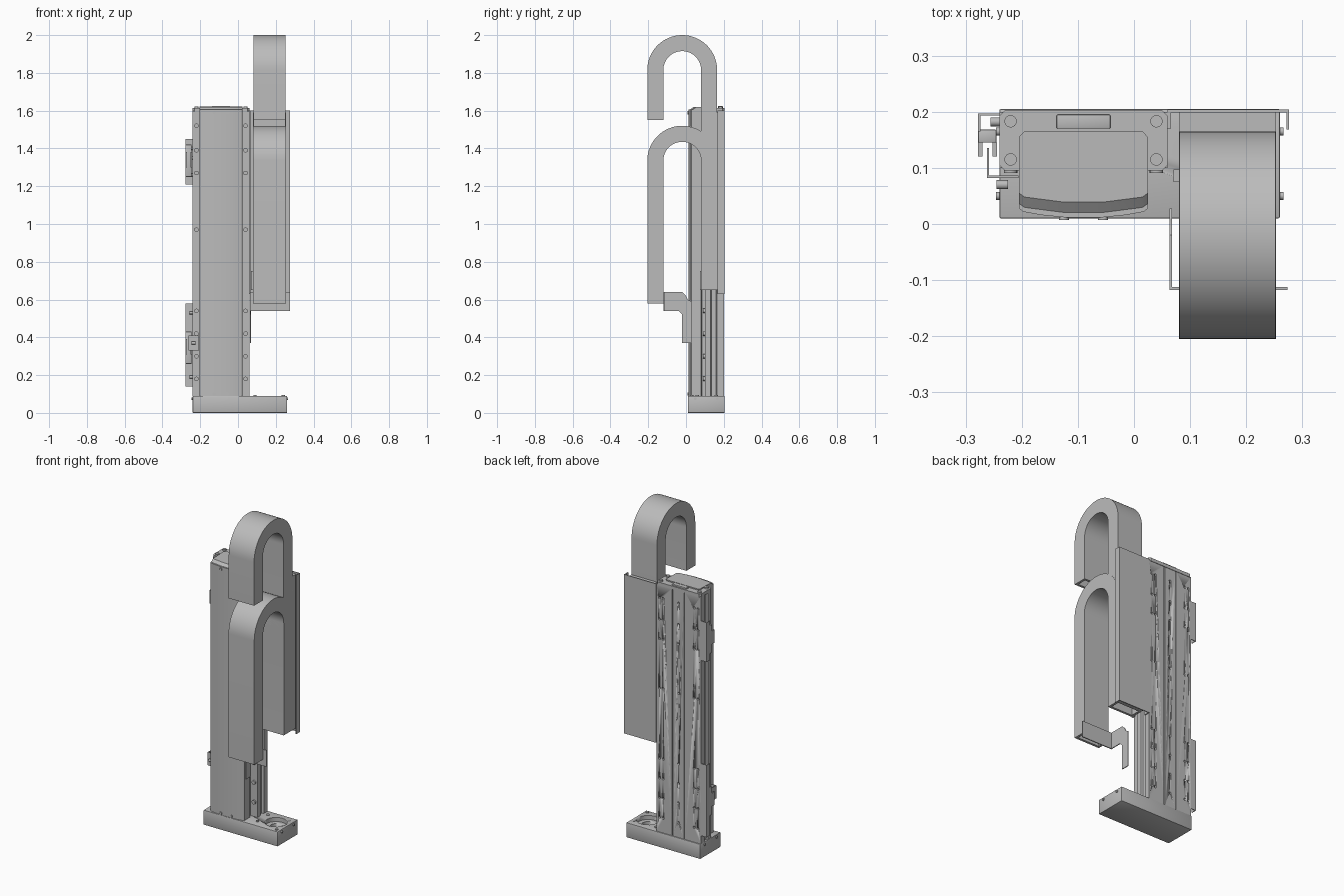
import bpy, bmesh, math
from mathutils import Matrix, Vector

cube = bpy.data.objects.get("Cube")
if cube:
    bpy.data.objects.remove(cube, do_unlink=True)

GREY = (0.5, 0.5, 0.5, 1)
metal = bpy.data.materials.new("grey metal")
metal.use_nodes = True
metal.diffuse_color = GREY
metal.node_tree.nodes["Principled BSDF"].inputs["Base Color"].default_value = GREY


def finish(name, bm, smooth=True):
    bmesh.ops.recalc_face_normals(bm, faces=bm.faces)
    mesh = bpy.data.meshes.new(name)
    bm.to_mesh(mesh)
    bm.free()
    mesh.materials.append(metal)
    ob = bpy.data.objects.new(name, mesh)
    bpy.context.collection.objects.link(ob)
    bpy.ops.object.select_all(action="DESELECT")
    ob.select_set(True)
    bpy.context.view_layer.objects.active = ob
    if smooth:
        bpy.ops.object.shade_smooth_by_angle(angle=math.radians(30))
    return ob


def prism(name, pts, axis, lo, hi, hollow=False):
    """Extrude a closed profile along x (points are y, z) or z (points are x, y)."""
    bm = bmesh.new()
    place = (lambda a, b: (lo, a, b)) if axis == "x" else (lambda a, b: (a, b, lo))
    face = bm.faces.new([bm.verts.new(place(a, b)) for a, b in pts])
    ext = bmesh.ops.extrude_face_region(bm, geom=[face])["geom"]
    d = (hi - lo, 0, 0) if axis == "x" else (0, 0, hi - lo)
    bmesh.ops.translate(bm, vec=d, verts=[v for v in ext if isinstance(v, bmesh.types.BMVert)])
    bmesh.ops.recalc_face_normals(bm, faces=bm.faces)
    if hollow:  # sunken openings in the downward ends
        ends = [f for f in bm.faces if f.normal.z < -0.99]
        bmesh.ops.inset_individual(bm, faces=ends, thickness=0.02)
        ends = bmesh.ops.extrude_discrete_faces(bm, faces=ends)["faces"]
        bmesh.ops.translate(bm, vec=(0, 0, 0.08), verts=[v for f in ends for v in f.verts])
    return finish(name, bm)


def box(name, x, y, z, bevel=0):
    bm = bmesh.new()
    size = [b - a for a, b in (x, y, z)]
    mid = [(a + b) / 2 for a, b in (x, y, z)]
    bmesh.ops.create_cube(bm, size=1, matrix=Matrix.Translation(mid) @ Matrix.Diagonal((*size, 1)))
    if bevel:
        bmesh.ops.bevel(bm, geom=bm.edges[:], offset=bevel, segments=2, affect="EDGES", profile=0.5)
    return finish(name, bm)


def discs(name, centres, r, depth, axis, r2=None):
    """Many equal cylinders, centred on the given points, in one object."""
    bm = bmesh.new()
    turn = Vector((0, 0, 1)).rotation_difference(Vector(axis)).to_matrix().to_4x4()
    for c in centres:
        bmesh.ops.create_cone(bm, cap_ends=True, segments=16, radius1=r, radius2=r2 or r,
                              depth=depth, matrix=Matrix.Translation(c) @ turn)
    return finish(name, bm)


def cut(ob, cutter):
    cutter.hide_render = True
    mod = ob.modifiers.new("cut", "BOOLEAN")
    mod.object = cutter
    mod.solver = "EXACT"
    bpy.ops.object.select_all(action="DESELECT")
    bpy.context.view_layer.objects.active = ob
    ob.select_set(True)
    bpy.ops.object.modifier_apply(modifier=mod.name)
    bpy.data.objects.remove(cutter, do_unlink=True)


CX = -0.09  # centre line of the column
ROWS = [0.18, 0.3, 0.42, 0.54, 0.97, 1.27, 1.39, 1.52]


def mirrored(half):
    """Mirror half a profile about the column centre line."""
    return [(CX + u, y) for u, y in half] + [(CX - u, y) for u, y in reversed(half)]


# Base block with a round stepped pocket
base = box("base", (-0.24, 0.26), (0.01, 0.205), (0, 0.09), 0.003)
cut(base, discs("pocket_cutter", [(0.18, 0.11, 0.09)], 0.062, 0.05, (0, 0, 1)))
cut(base, discs("pocket_hole_cutter", [(0.18, 0.11, 0.06)], 0.035, 0.06, (0, 0, 1)))
discs("base_top_screws", [(0.09, 0.06, 0.092), (0.09, 0.16, 0.092), (0.24, 0.03, 0.092)], 0.009, 0.006, (0, 0, 1))
discs("base_side_screws", [(s, y, 0.075) for s in (0.262, -0.242) for y in (0.05, 0.165)],
      0.007, 0.008, (1, 0, 0))

# Column rail with side slots and back grooves
rail = prism("column_rail", mirrored([
    (0.037, 0.2), (0.037, 0.194), (0.043, 0.194), (0.043, 0.2), (0.15, 0.2), (0.15, 0.165),
    (0.138, 0.16), (0.138, 0.135), (0.15, 0.13), (0.15, 0.1), (0.105, 0.1)]), "z", 0.09, 1.6)
cut(rail, discs("hole_cutter", [(CX + u, 0.2, z) for z in ROWS for u in (-0.13, -0.105, 0, 0.105, 0.13)],
                0.007, 0.02, (0, 1, 0)))
discs("rail_bolts", [(CX + s * 0.13, 0.097, z) for z in ROWS for s in (-1, 1)], 0.012, 0.012, (0, 1, 0))

# Front cover, slightly bowed, with a darker shadow gap beside the rail
cover_half = [(0.105, 0.11), (0.105, 0.085), (0.115, 0.08), (0.115, 0.028), (0.108, 0.022), (0.075, 0.016), (0.035, 0.012)]
prism("front_cover", mirrored(cover_half), "z", 0.09, 1.605)
discs("cover_screws", [(CX + s * 0.035, 0.011, z) for z in (0.1, 1.59) for s in (-1, 1)], 0.009, 0.008, (0, 1, 0))

# Top end cap, its raised hood, label plate and bolts
prism("end_cap", mirrored([(0.14, 0.203), (0.15, 0.193), (0.15, 0.105), (0.14, 0.095), (0.118, 0.095)]),
      "z", 1.595, 1.615)
hood = prism("cap_hood", mirrored([(0.105, 0.165), (0.115, 0.155), (0.115, 0.03), (0.105, 0.023), (0.035, 0.014)]),
             "z", 1.6, 1.622)
for v in hood.data.vertices:  # slope the front of the hood
    if v.co.z > 1.61 and v.co.y < 0.05:
        v.co.y += 0.025
        v.co.z -= 0.003
box("label_plate", (-0.138, -0.042), (0.17, 0.195), (1.612, 1.624), 0.002)
discs("cap_bolts", [(CX + s * 0.13, y, 1.617) for s in (-1, 1) for y in (0.115, 0.183)], 0.011, 0.012, (0, 0, 1))


# Cable chains: hooks with a rounded top
def arch(top, front_end, back_end):
    mid, outer, inner, steps = -0.02, 0.185, 0.1, 32
    centre = top - outer

    def arc(r):
        return [(mid - r * math.cos(math.pi * i / steps), centre + r * math.sin(math.pi * i / steps))
                for i in range(steps + 1)]
    return ([(mid - outer, front_end)] + arc(outer) + [(mid + outer, back_end), (mid + inner, back_end)]
            + arc(inner)[::-1] + [(mid - inner, front_end)])


prism("upper_cable_chain", arch(2.0, 1.55, 1.3), "x", 0.081, 0.252, True)
prism("lower_cable_chain", arch(1.52, 0.58, 0.65), "x", 0.08, 0.253, True)

# Sheet metal tray behind the chains
prism("chain_tray", [(0.06, 0.199), (0.06, 0.204), (0.276, 0.204), (0.276, 0.168), (0.272, 0.168), (0.272, 0.199)],
      "z", 0.63, 1.6)
box("tray_lip", (0.06, 0.066), (0.17, 0.2), (0.63, 1.6))
box("tray_floor_pad", (0.08, 0.253), (0.165, 0.2), (0.65, 1.59))
discs("tray_screws", [(x, 0.168, z) for x in (0.13, 0.245) for z in (0.75, 1.5)], 0.008, 0.012, (0, 1, 0))

# Bent bracket carrying the moving end of the lower chain
prism("bracket_side", [(-0.118, 0.54), (-0.118, 0.64), (-0.02, 0.64), (0.0, 0.62), (0.01, 0.6), (0.028, 0.59),
                       (0.028, 0.37), (-0.02, 0.37), (-0.02, 0.52), (-0.04, 0.54)], "x", 0.063, 0.068)
box("bracket_front", (0.063, 0.274), (-0.118, -0.112), (0.54, 0.64))
box("carriage_tab", (0.07, 0.08), (0.075, 0.097), (0.65, 0.75))

# Sensor holders on the side of the column
for label, z0, z1 in (("lower", 0.14, 0.58), ("upper", 1.21, 1.45)):
    prism(label + "_sensor_plate", [(-0.24, 0.197), (-0.278, 0.197), (-0.278, 0.165), (-0.274, 0.165),
                                    (-0.274, 0.193), (-0.24, 0.193)], "z", z0, z1)
    mid = z0 + 0.22 if label == "lower" else z0 + 0.14
    box(label + "_sensor_body", (-0.278, -0.245), (0.145, 0.168), (mid - 0.1, mid + 0.07), 0.002)
    for i, x in enumerate((-0.278, -0.252)):
        box(label + "_sensor_fork_" + str(i), (x, x + 0.008), (0.12, 0.146), (mid - 0.05, mid + 0.03))
    discs(label + "_sensor_screws", [(-0.245, 0.182, z) for z in (z0 + 0.05, mid, z1 - 0.05)], 0.008, 0.022, (1, 0, 0))

# Trigger flag read by the sensors
prism("sensor_flag", [(-0.262, 0.135), (-0.258, 0.135), (-0.258, 0.086), (-0.206, 0.086), (-0.206, 0.082),
                      (-0.262, 0.082)], "z", 0.33, 0.41)
discs("flag_screws", [(-0.235, 0.07, 0.37)], 0.008, 0.02, (1, 0, 0))
